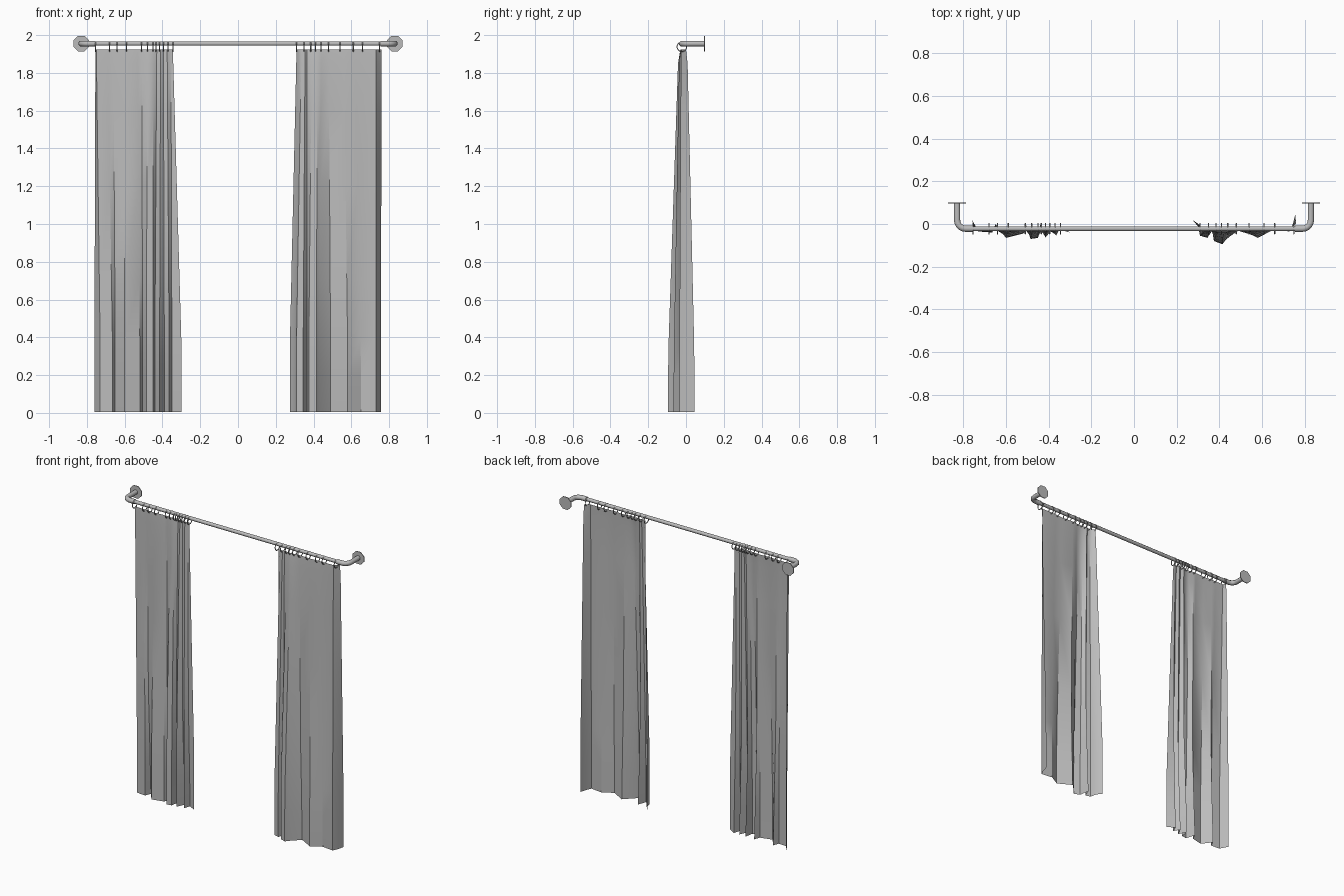
import bpy, bmesh, math
from mathutils import Vector

if "Cube" in bpy.data.objects:
    bpy.data.objects.remove(bpy.data.objects["Cube"])


def material(name, value):
    m = bpy.data.materials.new(name)
    m.use_nodes = True
    colour = (value, value, value, 1)
    m.diffuse_color = colour
    m.node_tree.nodes["Principled BSDF"].inputs["Base Color"].default_value = colour
    return m


cloth = material("grey cloth", 0.5)
metal = material("grey metal", 0.5)
ROD_Y, ROD_Z, TOP = -0.022, 1.955, 1.925


def finish(bm, name, mat, angle):
    mesh = bpy.data.meshes.new(name)
    bm.to_mesh(mesh)
    bm.free()
    mesh.materials.append(mat)
    ob = bpy.data.objects.new(name, mesh)
    bpy.context.collection.objects.link(ob)
    bpy.ops.object.select_all(action="DESELECT")
    ob.select_set(True)
    bpy.context.view_layer.objects.active = ob
    bpy.ops.object.shade_smooth_by_angle(angle=math.radians(angle))
    return ob


def tube(name, path, radius, sides=8):
    """Sweep a round section along a path lying in a level plane."""
    bm = bmesh.new()
    pts = [Vector(p) for p in path]
    rings = []
    for i, p in enumerate(pts):
        along = (pts[min(i + 1, len(pts) - 1)] - pts[max(i - 1, 0)]).normalized()
        side = along.cross(Vector((0, 0, 1)))
        turn = [math.tau * (k + 0.5) / sides for k in range(sides)]
        rings.append([bm.verts.new(p + radius * (side * math.cos(a) + Vector((0, 0, math.sin(a)))))
                      for a in turn])
    for a, b in zip(rings, rings[1:]):
        for k in range(sides):
            n = (k + 1) % sides
            bm.faces.new((a[k], a[n], b[n], b[k]))
    bm.faces.new(rings[0])
    bm.faces.new(rings[-1])
    bmesh.ops.recalc_face_normals(bm, faces=bm.faces)
    return finish(bm, name, metal, 50)


def ring(name, x):
    """Thin ring around the rod, standing across it."""
    bpy.ops.mesh.primitive_torus_add(major_radius=0.025, minor_radius=0.003,
                                     major_segments=14, minor_segments=5,
                                     location=(x, ROD_Y, 1.938),
                                     rotation=(0, math.pi / 2, 0))
    ob = bpy.context.object
    ob.name = name
    ob.data.materials.append(metal)


def curtain(name, folds):
    """Each fold line: top x, bottom x, top y, bottom y, extra pleat depth near the hem."""
    levels = [0.005, 0.2, 0.4, 0.7, 1.2, 1.6, 1.85, TOP]
    bm = bmesh.new()
    rows = []
    for z in levels:
        t = 1 - z / TOP
        drop = min(1, t * 1.25)
        hem = max(0, 1 - z / 0.75)
        rows.append([bm.verts.new((xt + (xb - xt) * drop,
                                   yt + (yb - yt) * min(1, 0.15 * (t > 0.03) + t) + pleat * hem, z))
                     for xt, xb, yt, yb, pleat in folds])
    for low, high in zip(rows, rows[1:]):
        for i in range(len(folds) - 1):
            bm.faces.new((low[i], low[i + 1], high[i + 1], high[i]))
    return finish(bm, name, cloth, 30)


# Rod with a bent bracket and wall plate at each end
tube("rod", [(-0.79, ROD_Y, ROD_Z), (0.79, ROD_Y, ROD_Z)], 0.012)
for label, s in (("left", 1), ("right", -1)):
    bend = [(s * (0.79 + 0.04 * math.sin(a)), ROD_Y + 0.04 * (1 - math.cos(a)), ROD_Z)
            for a in [math.pi / 2 * i / 5 for i in range(6)]]
    tube(label + "_bracket",
         [(s * 0.755, ROD_Y, ROD_Z)] + bend + [(s * 0.83, 0.098, ROD_Z)], 0.016)
    tube(label + "_wall_plate", [(s * 0.83, 0.096, ROD_Z), (s * 0.83, 0.101, ROD_Z)], 0.045)

# Curtain rings
RINGS = {
    "right": [-0.755, -0.68, -0.64, -0.59, -0.51, -0.48, -0.45, -0.435, -0.415, -0.395, -0.37, -0.345],
    "left": [0.31, 0.35, 0.385, 0.41, 0.44, 0.48, 0.54, 0.61, 0.66, 0.75],
}
for label, places in RINGS.items():
    for n, x in enumerate(places):
        ring(f"{label}_curtain_ring_{n + 1}", x)

# Curtains
curtain("right_curtain", [
    (-0.755, -0.76, 0.0, 0.02, 0), (-0.75, -0.73, -0.025, -0.035, 0),
    (-0.69, -0.665, -0.025, -0.04, 0), (-0.66, -0.65, -0.025, -0.025, 0.025),
    (-0.60, -0.60, -0.03, -0.065, 0), (-0.53, -0.52, -0.025, -0.045, 0),
    (-0.51, -0.505, -0.025, -0.035, 0.03), (-0.48, -0.485, -0.03, -0.07, 0),
    (-0.45, -0.45, -0.03, -0.065, 0), (-0.43, -0.44, -0.025, -0.035, 0.03),
    (-0.41, -0.415, -0.03, -0.065, 0), (-0.395, -0.39, -0.025, -0.04, 0.03),
    (-0.375, -0.365, -0.03, -0.055, 0), (-0.355, -0.35, -0.025, -0.03, 0.02),
    (-0.345, -0.30, -0.025, -0.04, 0)])
curtain("left_curtain", [
    (0.31, 0.275, -0.01, 0.02, 0), (0.32, 0.30, -0.025, -0.01, 0),
    (0.335, 0.31, -0.03, -0.055, 0), (0.355, 0.345, -0.03, -0.065, 0),
    (0.365, 0.365, -0.025, -0.04, 0.03), (0.39, 0.375, -0.03, -0.08, 0),
    (0.42, 0.415, -0.03, -0.095, 0), (0.44, 0.43, -0.03, -0.075, 0),
    (0.48, 0.49, -0.025, -0.035, 0.02), (0.56, 0.58, -0.03, -0.065, 0),
    (0.62, 0.65, -0.025, -0.035, 0.01), (0.73, 0.73, -0.025, -0.035, 0),
    (0.745, 0.745, -0.01, 0.0, 0), (0.76, 0.757, 0.0, 0.045, 0)])
